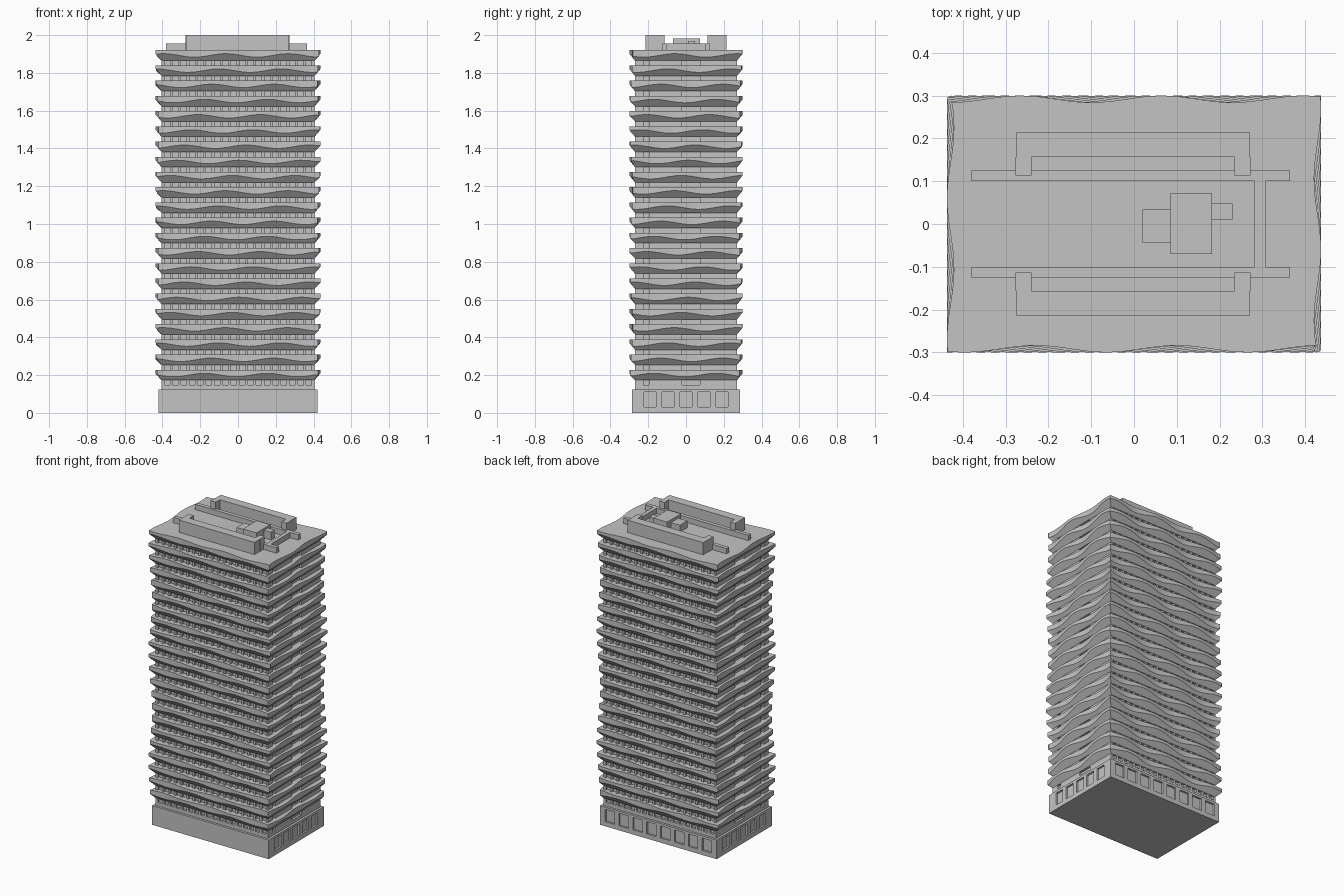
import bpy, bmesh, math
from mathutils import Matrix, Vector

old = bpy.data.objects.get("Cube")
if old:
    bpy.data.objects.remove(old, do_unlink=True)

# One pale concrete colour
concrete = bpy.data.materials.new("concrete_grey")
concrete.use_nodes = True
GREY = (0.55, 0.55, 0.55, 1)
concrete.diffuse_color = GREY
concrete.node_tree.nodes["Principled BSDF"].inputs["Base Color"].default_value = GREY


def finish(name, bm):
    bmesh.ops.recalc_face_normals(bm, faces=bm.faces)
    mesh = bpy.data.meshes.new(name)
    bm.to_mesh(mesh)
    bm.free()
    mesh.materials.append(concrete)
    ob = bpy.data.objects.new(name, mesh)
    bpy.context.collection.objects.link(ob)
    return ob


def add_box(bm, x0, x1, y0, y1, z0, z1):
    size = Matrix.Diagonal((x1 - x0, y1 - y0, z1 - z0, 1))
    mid = Vector((x0 + x1, y0 + y1, z0 + z1)) / 2
    bmesh.ops.create_cube(bm, size=1, matrix=Matrix.Translation(mid) @ size)


def boxes(name, *bounds):
    bm = bmesh.new()
    for b in bounds:
        add_box(bm, *b)
    return finish(name, bm)


WALL_X, WALL_Y = 0.405, 0.27
RIM_X, RIM_Y = 0.437, 0.30
RECESS = 0.014
BASE_X, BASE_Y, BASE_TOP = 0.42, 0.285, 0.125
ROOF, FLOORS, FIRST = 1.92, 22, 0.228
WALL_TOP = ROOF - 0.03

# Base block with recessed panels on the back and both ends
base = boxes("base_block", (-BASE_X, BASE_X, -BASE_Y, BASE_Y, 0, BASE_TOP))
cuts = []
for i in range(5):
    y = (i - 2) * 0.095
    for s in (-1, 1):
        x = s * BASE_X
        cuts.append((x - 0.012, x + 0.012, y - 0.032, y + 0.032, 0.03, 0.11))
for i in range(8):
    x = (i - 3.5) * 0.1
    cuts.append((x - 0.034, x + 0.034, BASE_Y - 0.012, BASE_Y + 0.012, 0.03, 0.11))
cutter = boxes("base_panel_cutter", *cuts)
cutter.hide_render = True
cutter.hide_viewport = True
mod = base.modifiers.new("panels", 'BOOLEAN')
mod.object = cutter
mod.solver = 'EXACT'

# Recessed glazing core and the solid strip under the first windows
boxes("window_core", (-WALL_X + RECESS, WALL_X - RECESS,
                      -WALL_Y + RECESS, WALL_Y - RECESS, BASE_TOP, WALL_TOP))
boxes("lower_wall", (-WALL_X, WALL_X, -WALL_Y, WALL_Y, BASE_TOP, 0.148))

# Slim piers between the windows of the long sides
piers = []
WINDOWS = 18
pitch = (2 * WALL_X - 0.015) / WINDOWS
for i in range(WINDOWS + 1):
    x = -WALL_X + i * pitch
    for s in (-1, 1):
        y0, y1 = sorted((s * WALL_Y, s * (WALL_Y - RECESS)))
        piers.append((x, x + 0.015, y0, y1, BASE_TOP, WALL_TOP))
boxes("window_piers", *piers)

# End walls, left open at one narrow and one wide window column
ends = []
for s in (-1, 1):
    x0, x1 = sorted((s * WALL_X, s * (WALL_X - RECESS)))
    for y0, y1 in ((-WALL_Y, -0.225), (-0.195, -0.022), (0.075, WALL_Y)):
        ends.append((x0, x1, y0, y1, BASE_TOP, WALL_TOP))
boxes("end_walls", *ends)


# Floor slabs: rippling rim over a sloping underside
def inset(along, start, phase):
    return 0.008 * (1 - math.cos(math.tau * (along - start) / 0.33 + phase))


def perimeter(n):
    steps = [-1 + 2 * i / n for i in range(n)]
    return ([(t, -1) for t in steps] + [(1, t) for t in steps]
            + [(-t, 1) for t in steps] + [(-1, -t) for t in steps])


def add_slab(bm, top, phase):
    upper, lower, inner = [], [], []
    for u, v in perimeter(32):
        x, y = u * RIM_X, v * RIM_Y
        dips = []
        if abs(u) == 1:
            dips.append(inset(v * RIM_Y, -0.06 * u, phase))
            x -= u * dips[-1]
        if abs(v) == 1:
            dips.append(inset(u * RIM_X, 0.065 * v, phase))
            y -= v * dips[-1]
        reach = 0.032 - sum(dips) / len(dips)
        soffit = top - 0.055
        upper.append(bm.verts.new((x, y, top)))
        lower.append(bm.verts.new((x, y, soffit + 1.15 * reach)))
        inner.append(bm.verts.new((u * WALL_X, v * WALL_Y, soffit)))
    n = len(upper)
    for a, b in ((upper, lower), (lower, inner)):
        for i in range(n):
            j = (i + 1) % n
            bm.faces.new((a[i], b[i], b[j], a[j]))
    bm.faces.new(upper)
    bm.faces.new(inner[::-1])


bm = bmesh.new()
for k in range(FLOORS):
    add_slab(bm, ROOF - k * (ROOF - FIRST) / (FLOORS - 1), k * 0.7)
slabs = finish("rippled_floor_slabs", bm)
bpy.ops.object.select_all(action='DESELECT')
slabs.select_set(True)
bpy.context.view_layer.objects.active = slabs
bpy.ops.object.shade_smooth_by_angle(angle=math.radians(25))

# Tall roof screens with returned ends, and the low kerbs beside them
for s, name in ((-1, "front"), (1, "back")):
    def span(a, b):
        return sorted((s * a, s * b))
    boxes(name + "_roof_screen",
          (-0.275, 0.27, *span(0.157, 0.215), ROOF, 2.0),
          (-0.277, -0.24, *span(0.113, 0.157), ROOF, 2.0),
          (0.235, 0.272, *span(0.113, 0.157), ROOF, 2.0))
    boxes(name + "_roof_kerb", (-0.38, 0.365, *span(0.1, 0.125), ROOF, 1.955))
boxes("cross_kerb", (0.282, 0.307, -0.1, 0.1, ROOF, 1.955))

# Plant room with a lower box on each side
boxes("plant_room", (0.085, 0.182, -0.07, 0.073, ROOF, 1.983))
boxes("plant_room_left_annex", (0.182, 0.23, 0.01, 0.048, ROOF, 1.97))
boxes("plant_room_right_annex", (0.02, 0.085, -0.043, 0.034, ROOF, 1.965))
